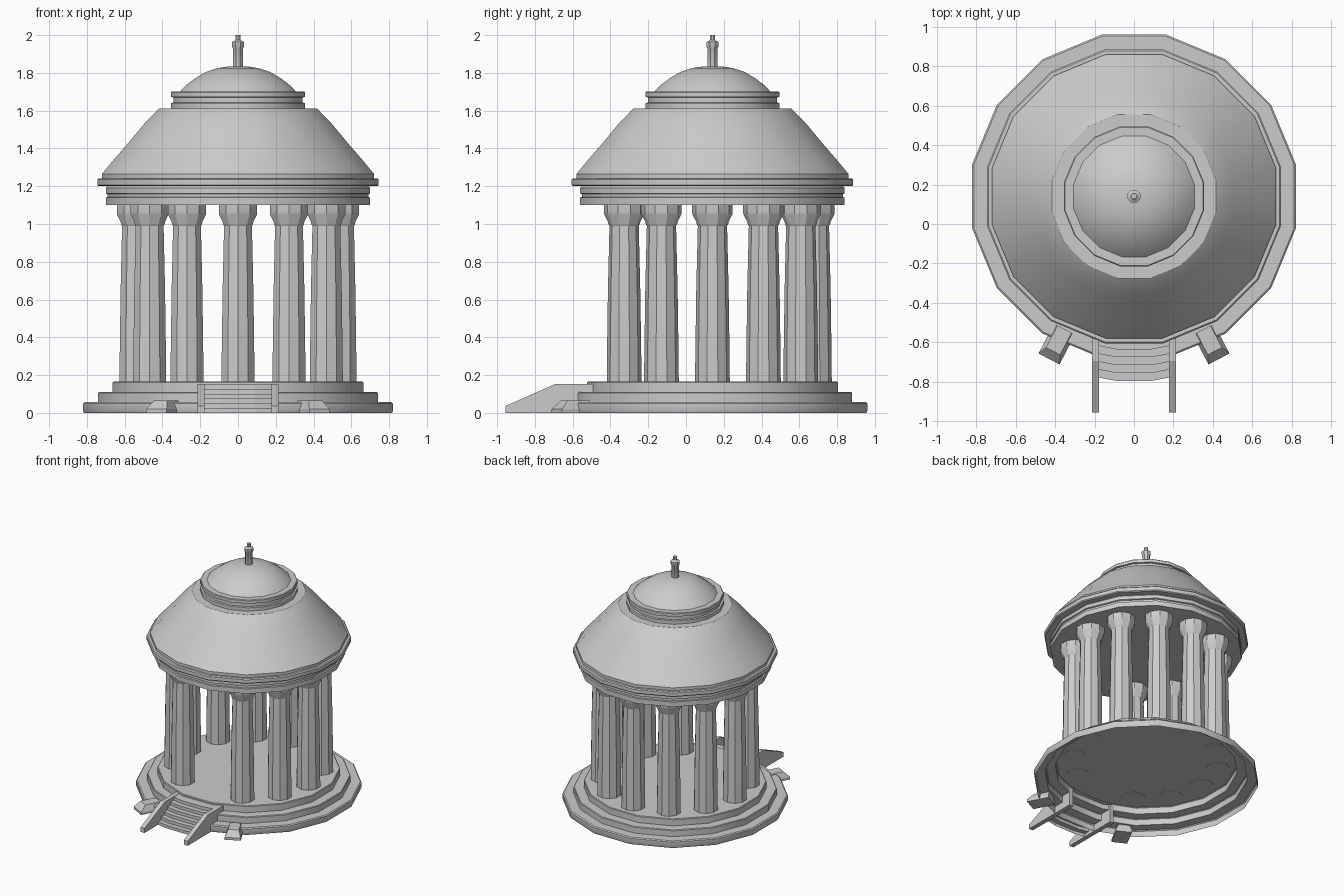
import bpy, bmesh, math

if "Cube" in bpy.data.objects:
    bpy.data.objects.remove(bpy.data.objects["Cube"])

CY = 0.14                       # centre of the round pavilion
K = 1 / math.cos(math.pi / 16)  # flat-to-flat size -> corner radius


def finish(name, bm, smooth=True, fix=True):
    if fix:
        bmesh.ops.recalc_face_normals(bm, faces=bm.faces)
    me = bpy.data.meshes.new(name)
    bm.to_mesh(me)
    bm.free()
    ob = bpy.data.objects.new(name, me)
    bpy.context.collection.objects.link(ob)
    if smooth:
        bpy.ops.object.select_all(action='DESELECT')
        bpy.context.view_layer.objects.active = ob
        ob.select_set(True)
        bpy.ops.object.shade_smooth_by_angle(angle=math.radians(30))
    return ob


def lathe(name, profile, n=16, centre=(0, CY), scale=K, bottom=True, smooth=True):
    """Turn a bottom-to-top (radius, z) profile into an n-sided solid."""
    bm = bmesh.new()
    rings = []
    for r, z in profile:
        ring = []
        for i in range(n):
            a = 2 * math.pi * (i + 0.5) / n
            ring.append(bm.verts.new((centre[0] + r * scale * math.cos(a),
                                      centre[1] + r * scale * math.sin(a), z)))
        rings.append(ring)
    for lo, hi in zip(rings, rings[1:]):
        for i in range(n):
            j = (i + 1) % n
            bm.faces.new((lo[i], lo[j], hi[j], hi[i]))
    bm.faces.new(rings[-1])
    if bottom:
        bm.faces.new(rings[0][::-1])
    return finish(name, bm, smooth, fix=False)


# Stepped base, hollow underneath
lathe("stepped_base", [(0.815, 0), (0.82, 0.01), (0.82, 0.05), (0.812, 0.057), (0.74, 0.057),
                       (0.74, 0.105), (0.735, 0.11), (0.665, 0.11), (0.665, 0.16),
                       (0.66, 0.165)], bottom=False)

# Ring of columns, leaving a gap at the stairs
for k in range(12):
    if k == 9:
        continue
    a = math.radians(30 * k)
    lathe("column", [(0.09, 0.163), (0.089, 0.3), (0.084, 0.65), (0.076, 0.99), (0.082, 1.0),
                     (0.084, 1.012), (0.103, 1.05), (0.105, 1.06), (0.105, 1.1)], n=10,
          centre=(0.54 * math.cos(a), CY + 0.54 * math.sin(a)), scale=1.02)

# Entablature mouldings
lathe("entablature", [(0.70, 1.10), (0.70, 1.14), (0.69, 1.143), (0.69, 1.158), (0.70, 1.162),
                      (0.70, 1.19), (0.692, 1.2), (0.738, 1.2), (0.745, 1.207), (0.745, 1.235),
                      (0.738, 1.242)])

# Main roof
lathe("main_roof", [(0.72, 1.238), (0.72, 1.265), (0.66, 1.338), (0.58, 1.43),
                    (0.50, 1.527), (0.425, 1.605), (0.415, 1.612)])

# Collar below the small dome
lathe("dome_collar", [(0.355, 1.608), (0.355, 1.64), (0.342, 1.643), (0.342, 1.67),
                      (0.355, 1.673), (0.355, 1.697), (0.35, 1.702)])

# Small dome
lathe("small_dome", [(0.31, 1.698), (0.275, 1.735), (0.225, 1.773), (0.17, 1.805),
                     (0.11, 1.825), (0.05, 1.834), (0.004, 1.836)])

# Finial
lathe("finial", [(0.028, 1.825), (0.028, 1.93), (0.034, 1.94), (0.034, 1.963), (0.02, 1.97),
                 (0.015, 1.975), (0.015, 2.0)], n=8)

# Bowed stairs: one stepped strip swept across four stations
bm = bmesh.new()
prof = []
for i in range(6):
    y = -0.795 + 0.04 * i
    prof += [(y, 0.025 * i), (y, 0.025 * (i + 1))]
prof.append((-0.49, 0.15))
rows = [[bm.verts.new((x, y + dy, z)) for y, z in prof]
        for x, dy in ((-0.185, 0.018), (-0.09, 0), (0.09, 0), (0.185, 0.018))]
for a, b in zip(rows, rows[1:]):
    for i in range(len(prof) - 1):
        bm.faces.new((a[i], b[i], b[i + 1], a[i + 1]))
finish("stairs", bm, smooth=False, fix=False)

# Stair side walls
for s in (-1, 1):
    bm = bmesh.new()
    side = [(-0.955, 0), (-0.49, 0), (-0.49, 0.152), (-0.695, 0.152), (-0.955, 0.037)]
    f = bm.faces.new([bm.verts.new((s * 0.178, y, z)) for y, z in side])
    ext = bmesh.ops.extrude_face_region(bm, geom=[f])
    for v in ext["geom"]:
        if isinstance(v, bmesh.types.BMVert):
            v.co.x = s * 0.214
    finish("stair_wall", bm, smooth=False)

# Tapered blocks on each side of the stairs, pointing outward
for s in (-1, 1):
    t = math.radians(27.6)
    bm = bmesh.new()
    rings = []
    for z, out, w in ((0, 0.93, 0.06), (0.02, 0.93, 0.06), (0.065, 0.885, 0.04)):
        ring = []
        for r, h in ((0.76, -w), (out, -w), (out, w), (0.76, w)):
            ring.append(bm.verts.new((s * (r * math.sin(t) + h * math.cos(t)),
                                      CY - r * math.cos(t) + h * math.sin(t), z)))
        rings.append(ring)
    for lo, hi in zip(rings, rings[1:]):
        for i in range(4):
            j = (i + 1) % 4
            bm.faces.new((lo[i], lo[j], hi[j], hi[i]))
    bm.faces.new(rings[-1])
    bm.faces.new(rings[0][::-1])
    finish("side_block", bm, smooth=False)
